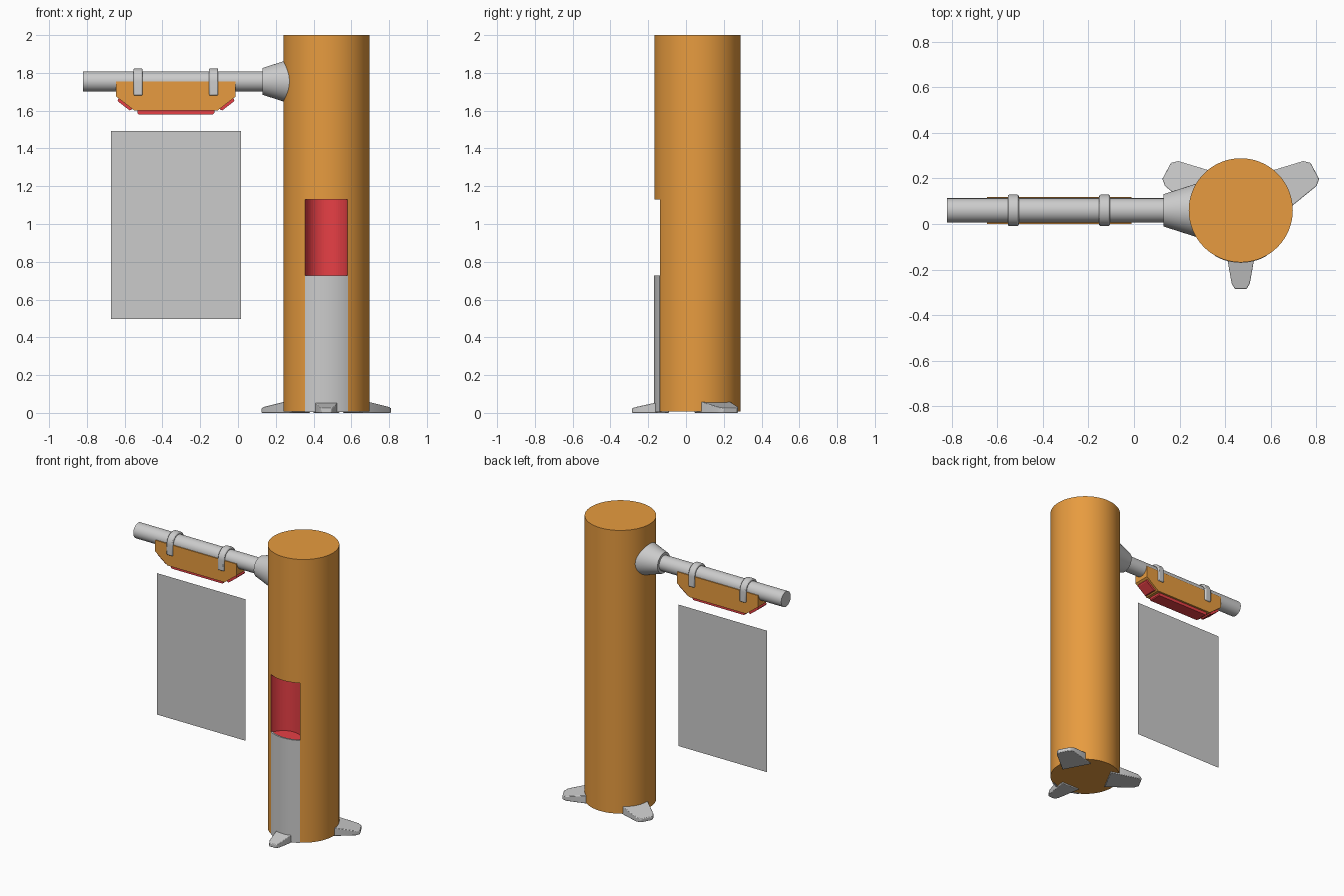
import bpy, bmesh, math
from mathutils import Vector, Matrix

if "Cube" in bpy.data.objects:
    bpy.data.objects.remove(bpy.data.objects["Cube"])

CX, CY, R = 0.468, 0.06, 0.228      # column axis and radius
POLE_Z = 1.755


def material(name, rgb):
    m = bpy.data.materials.new(name)
    m.diffuse_color = (*rgb, 1)
    m.use_nodes = True
    m.node_tree.nodes["Principled BSDF"].inputs["Base Color"].default_value = m.diffuse_color
    return m


ORANGE = material("orange", (0.80, 0.33, 0.05))
RED = material("red", (0.80, 0.05, 0.06))


def finish(name, bm, mat=None, smooth=True, bevel=0):
    bmesh.ops.recalc_face_normals(bm, faces=bm.faces)
    mesh = bpy.data.meshes.new(name)
    bm.to_mesh(mesh)
    bm.free()
    ob = bpy.data.objects.new(name, mesh)
    bpy.context.collection.objects.link(ob)
    if mat:
        mesh.materials.append(mat)
    if bevel:
        mod = ob.modifiers.new("bevel", 'BEVEL')
        mod.width, mod.segments, mod.limit_method = bevel, 2, 'ANGLE'
    if smooth:
        shade(ob)
    return ob


def shade(ob):
    bpy.ops.object.select_all(action='DESELECT')
    ob.select_set(True)
    bpy.context.view_layer.objects.active = ob
    bpy.ops.object.shade_smooth_by_angle(angle=math.radians(35))


def prism_mesh(points, direction):
    bm = bmesh.new()
    face = bm.faces.new([bm.verts.new(p) for p in points])
    new = bmesh.ops.extrude_face_region(bm, geom=[face], use_keep_orig=True)["geom"]
    top = [v for v in new if isinstance(v, bmesh.types.BMVert)]
    bmesh.ops.translate(bm, verts=top, vec=direction)
    return bm


def prism(name, points, direction, mat=None, **kw):
    return finish(name, prism_mesh(points, direction), mat, **kw)


def cone(name, start, axis, length, r1, r2, mat=None, sides=64):
    bm = bmesh.new()
    bmesh.ops.create_cone(bm, cap_ends=True, segments=sides, radius1=r1, radius2=r2, depth=length)
    axis = Vector(axis)
    rot = axis.to_track_quat('Z', 'Y').to_matrix().to_4x4()
    bm.transform(Matrix.Translation(Vector(start) + axis * length / 2) @ rot)
    return finish(name, bm, mat)


def arc(cx, cy, r, a0, a1, n):
    return [(cx + r * math.cos(a0 + (a1 - a0) * i / n),
             cy + r * math.sin(a0 + (a1 - a0) * i / n)) for i in range(n + 1)]


# Column with a red, concave pocket in the front
column = cone("column", (CX, CY, 0.008), (0, 0, 1), 1.992, R, R, ORANGE, 96)
half, sag = 0.1125, 0.09
chord_y = CY - math.sqrt(R * R - half * half)
pr = (half * half + sag * sag) / (2 * sag)
pa = math.asin(half / pr)
back = arc(CX, chord_y + sag - pr, pr, math.pi / 2 - pa, math.pi / 2 + pa, 24)
outline = [(CX - half, -0.3), (CX + half, -0.3)] + back
cutter = prism("pocket_cutter", [(x, y, 0.722) for x, y in outline], (0, 0, 0.408), RED, smooth=False)
cutter.hide_render = True
cut = column.modifiers.new("pocket", 'BOOLEAN')
cut.object, cut.operation, cut.solver, cut.material_mode = cutter, 'DIFFERENCE', 'EXACT', 'TRANSFER'
bpy.context.view_layer.objects.active = column
bpy.ops.object.modifier_apply(modifier=cut.name)
bpy.data.objects.remove(cutter)
shade(column)

# Curved grey panel below the pocket
pa = math.asin(half / R)
mid = -math.pi / 2
panel = arc(CX, CY, R + 0.002, mid - pa, mid + pa, 24) + arc(CX, CY, R - 0.01, mid + pa, mid - pa, 24)
prism("front_panel", [(x, y, 0.006) for x, y in panel], (0, 0, 0.721))


# Three tapered feet: direction, length, width at column, width at tip
def foot(name, angle, length, w0, w1):
    a = math.radians(angle)
    plan = [(0.15, w0), (length - 0.025, w1), (length, w1 * 0.65)]
    plan += [(u, -v) for u, v in reversed(plan)]
    bm = prism_mesh([(u, v, 0) for u, v in plan], (0, 0, 0.07))
    for v in bm.verts:
        if v.co.z > 0.01:
            t = max(0, (v.co.x - 0.21) / (length - 0.21))
            v.co.z = 0.07 - 0.045 * t
    bm.transform(Matrix.Translation((CX, CY, 0)) @ Matrix.Rotation(a, 4, 'Z'))
    finish(name, bm, bevel=0.004)


foot("front_foot", -90, 0.345, 0.07, 0.04)
foot("right_foot", 28, 0.368, 0.10, 0.062)
foot("left_foot", 152, 0.368, 0.10, 0.062)

# Horizontal pole and its flared mount
cone("pole", (-0.82, CY, POLE_Z), (1, 0, 0), 1.06, 0.053, 0.053)
cone("pole_mount", (0.13, CY, POLE_Z), (1, 0, 0), 0.15, 0.071, 0.119)

# Lamp housing hanging under the pole
MX = -0.3285
side = [(0.3165, POLE_Z), (0.3165, 1.675), (0.222, 1.602)]
body = side + [(-x, z) for x, z in reversed(side)]
prism("lamp_housing", [(MX + x, 0.001, z) for x, z in body], (0, 0.118, 0), ORANGE, smooth=False)

# Red light plates on the underside and both slopes
plate = [(-0.203, 1.605), (-0.203, 1.587), (-0.197, 1.581), (0.197, 1.581), (0.203, 1.587), (0.203, 1.605)]
prism("bottom_light", [(MX + x, 0.015, z) for x, z in plate], (0, 0.09, 0), RED, smooth=False)
for s, label in ((-1, "left"), (1, "right")):
    slope = [(0.300, 1.672), (0.309, 1.655), (0.306, 1.648), (0.246, 1.602), (0.236, 1.603), (0.230, 1.618)]
    prism(label + "_light", [(MX + s * x, 0.015, z) for x, z in slope], (0, 0.09, 0), RED, smooth=False)

# U-shaped clamps over the pole
for x, label in ((-0.529, "outer"), (-0.129, "inner")):
    u = [(CY + 0.069, 1.68)] + arc(CY, POLE_Z, 0.069, 0, math.pi, 24) + [(CY - 0.069, 1.68)]
    u += [(CY - 0.05, 1.68)] + arc(CY, POLE_Z, 0.05, math.pi, 0, 24) + [(CY + 0.05, 1.68)]
    prism(label + "_clamp", [(x - 0.024, y, z) for y, z in u], (0.048, 0, 0), bevel=0.007)

# Thin hanging sheet below the lamp
bm = bmesh.new()
bm.faces.new([bm.verts.new(p) for p in ((-0.672, CY, 0.498), (0.016, CY, 0.498),
                                        (0.016, CY, 1.493), (-0.672, CY, 1.493))])
finish("hanging_sheet", bm, smooth=False)
